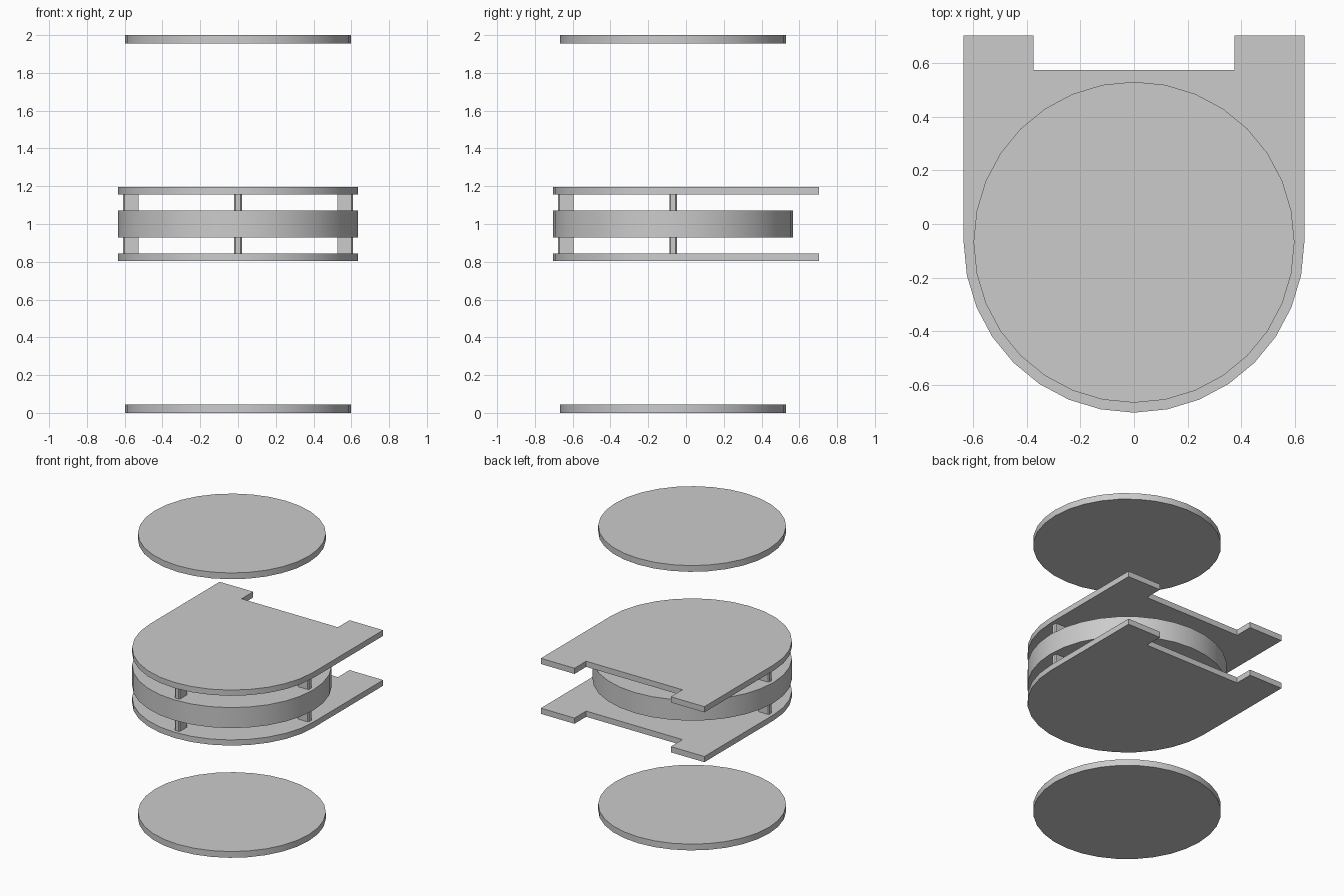
import bpy, bmesh, math

if "Cube" in bpy.data.objects:
    bpy.data.objects.remove(bpy.data.objects["Cube"])

CY = -0.068          # centre of all round parts
R_BODY, R_DISC = 0.635, 0.598
SIDES = 32


def prism(name, outline, z0, z1, smooth=True):
    """Extrude a counter-clockwise xy outline from z0 to z1."""
    bm = bmesh.new()
    base = bm.faces.new([bm.verts.new((x, y, z0)) for x, y in outline])
    top = bmesh.ops.extrude_face_region(bm, geom=[base])["geom"]
    verts = [g for g in top if isinstance(g, bmesh.types.BMVert)]
    bmesh.ops.translate(bm, verts=verts, vec=(0, 0, z1 - z0))
    bmesh.ops.recalc_face_normals(bm, faces=bm.faces)
    mesh = bpy.data.meshes.new(name)
    bm.to_mesh(mesh)
    bm.free()
    ob = bpy.data.objects.new(name, mesh)
    bpy.context.collection.objects.link(ob)
    if smooth:
        bpy.ops.object.select_all(action='DESELECT')
        ob.select_set(True)
        bpy.context.view_layer.objects.active = ob
        bpy.ops.object.shade_smooth_by_angle(angle=math.radians(30))
    return ob


def arc(r, first, last):
    step = 2 * math.pi / SIDES
    return [(r * math.cos(i * step), CY + r * math.sin(i * step))
            for i in range(first, last + 1)]


# Loose round covers far above and below
disc = arc(R_DISC, 0, SIDES - 1)
prism("bottom_cover_disc", disc, 0, 0.044)
prism("top_cover_disc", disc, 1.956, 2)

# Middle drum
prism("middle_drum", arc(R_BODY, 0, SIDES - 1), 0.928, 1.072)

# Plates: round front, straight sides, notched back edge
plate = arc(R_BODY, SIDES // 2, SIDES) + [
    (R_BODY, 0.703), (0.374, 0.703), (0.374, 0.574),
    (-0.374, 0.574), (-0.374, 0.703), (-R_BODY, 0.703)]
prism("lower_plate", plate, 0.805, 0.845)
prism("upper_plate", plate, 1.155, 1.195)

# Short posts at left, front and right, outer corners slightly chamfered
profile = [(0.528, -0.02), (0.602, -0.02), (0.609, -0.013),
           (0.609, 0.013), (0.602, 0.02), (0.528, 0.02)]
for side, angle in (("right", 0), ("left", math.pi), ("front", -math.pi / 2)):
    c, s = math.cos(angle), math.sin(angle)
    outline = [(c * x - s * y, CY + s * x + c * y) for x, y in profile]
    prism(f"{side}_lower_post", outline, 0.845, 0.928, smooth=False)
    prism(f"{side}_upper_post", outline, 1.072, 1.155, smooth=False)
